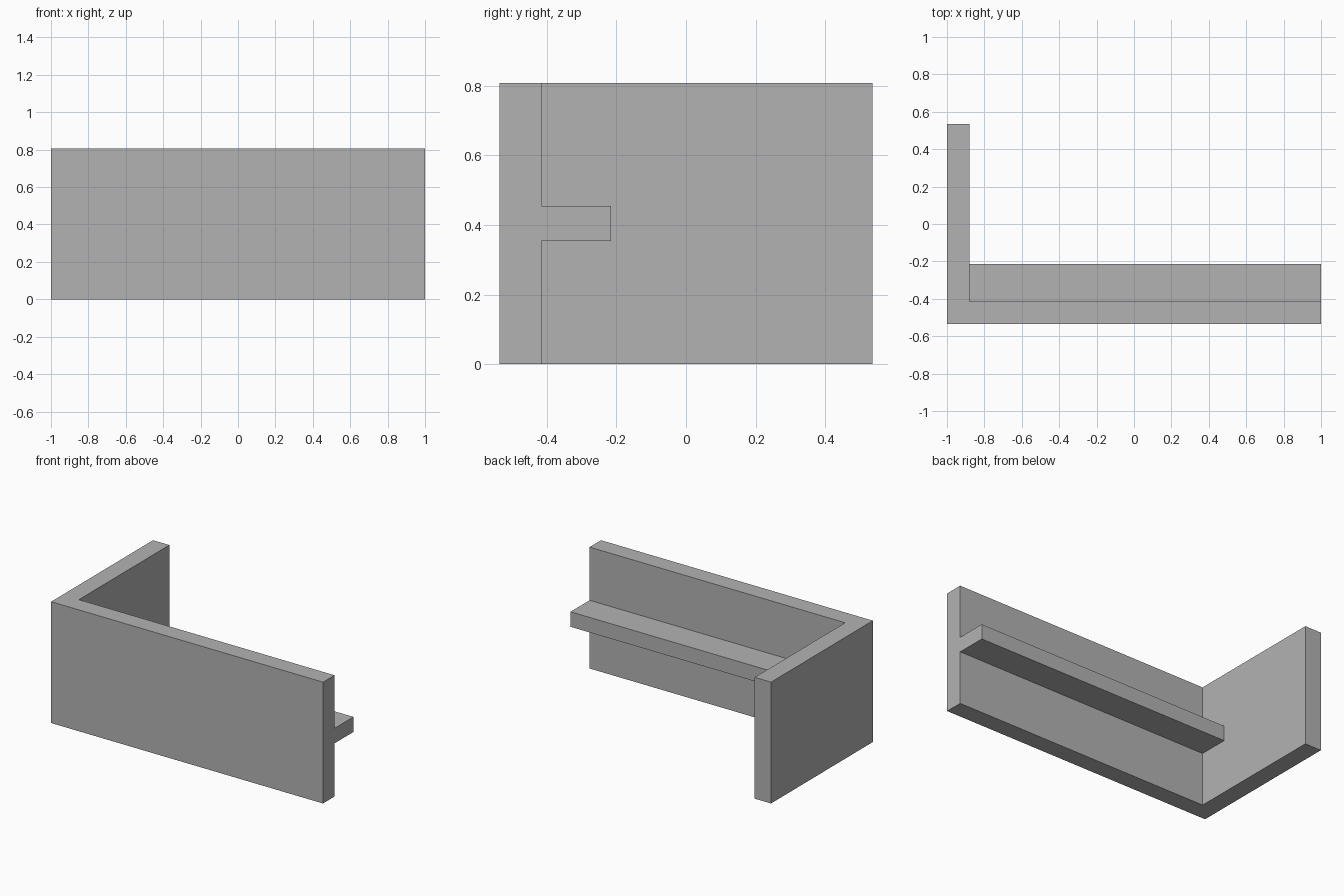
import bpy
import bmesh

default = bpy.data.objects.get("Cube")
if default:
    bpy.data.objects.remove(default, do_unlink=True)

# One plain grey for everything
grey = bpy.data.materials.new("plain_grey")
grey.use_nodes = True
colour = (0.45, 0.45, 0.45, 1)
grey.diffuse_color = colour
grey.node_tree.nodes["Principled BSDF"].inputs["Base Color"].default_value = colour

LEFT, RIGHT = -1.0, 1.0
FRONT, BACK = -0.535, 0.535
HEIGHT = 0.807
THICK = 0.12


def prism(name, outline, bottom, top):
    """Extrude a plan outline (x, y) between two heights."""
    bm = bmesh.new()
    base = bm.faces.new([bm.verts.new((x, y, bottom)) for x, y in outline])
    result = bmesh.ops.extrude_face_region(bm, geom=[base], use_keep_orig=True)
    verts = [v for v in result["geom"] if isinstance(v, bmesh.types.BMVert)]
    bmesh.ops.translate(bm, verts=verts, vec=(0, 0, top - bottom))
    bmesh.ops.recalc_face_normals(bm, faces=bm.faces)
    mesh = bpy.data.meshes.new(name)
    bm.to_mesh(mesh)
    bm.free()
    mesh.materials.append(grey)
    obj = bpy.data.objects.new(name, mesh)
    bpy.context.collection.objects.link(obj)
    return obj


inner_x, inner_y = LEFT + THICK, FRONT + THICK

# L-shaped wall: long front panel and short side panel
prism("corner_wall",
      [(LEFT, FRONT), (RIGHT, FRONT), (RIGHT, inner_y),
       (inner_x, inner_y), (inner_x, BACK), (LEFT, BACK)],
      0, HEIGHT)

# Shelf along the inside of the front panel
shelf_depth, shelf_half = 0.2, 0.05
prism("inner_shelf",
      [(inner_x, inner_y), (RIGHT, inner_y),
       (RIGHT, inner_y + shelf_depth), (inner_x, inner_y + shelf_depth)],
      HEIGHT / 2 - shelf_half, HEIGHT / 2 + shelf_half)
